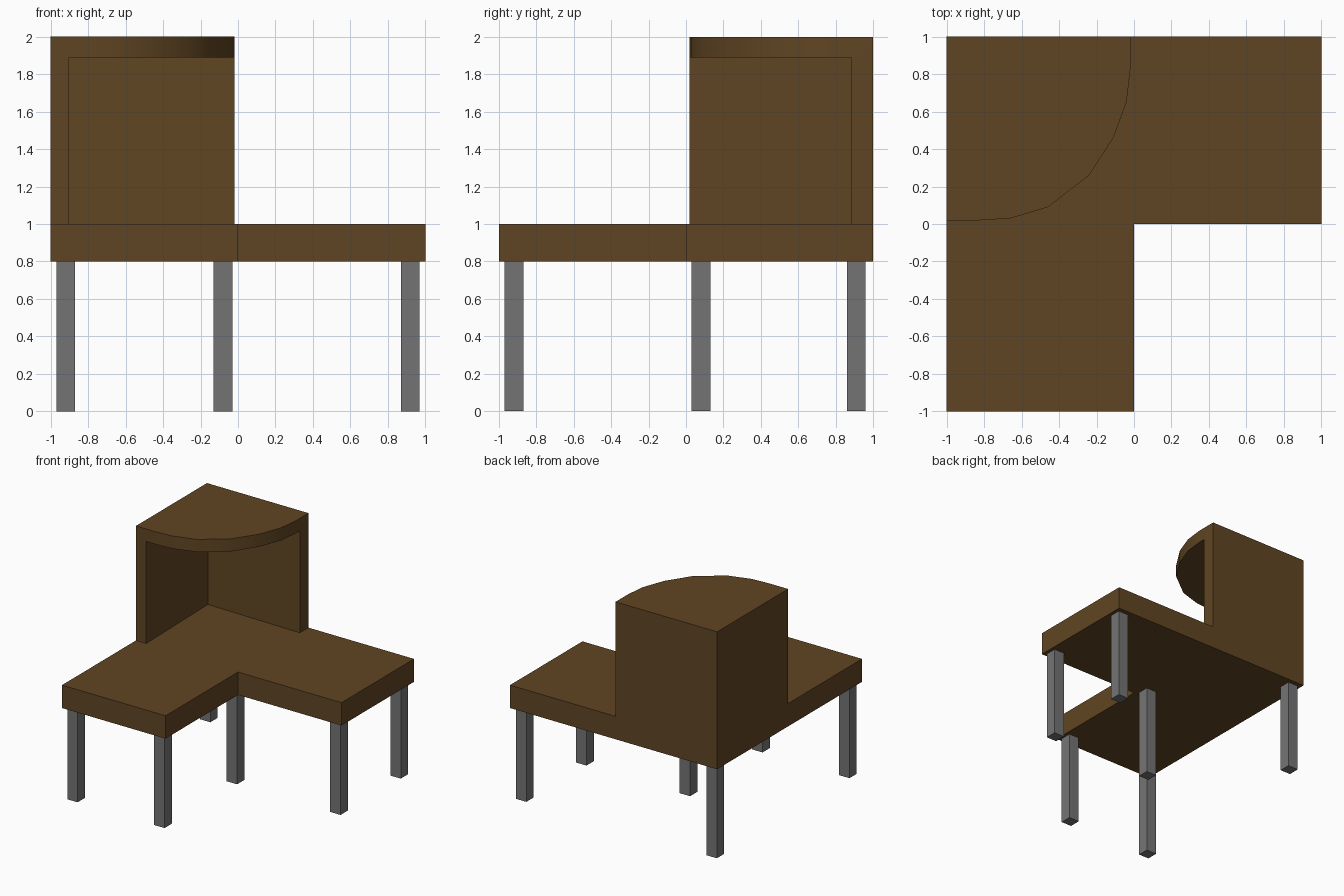
import bpy, bmesh, math

if "Cube" in bpy.data.objects:
    bpy.data.objects.remove(bpy.data.objects["Cube"])


def material(name, rgb):
    m = bpy.data.materials.new(name)
    m.diffuse_color = (*rgb, 1.0)
    m.use_nodes = True
    m.node_tree.nodes["Principled BSDF"].inputs["Base Color"].default_value = m.diffuse_color
    return m


wood = material("brown wood", (0.118, 0.060, 0.017))
metal = material("grey metal", (0.175, 0.175, 0.175))


def prism(name, outline, z0, z1, mat):
    """Extrude a plan outline from z0 up to z1."""
    bm = bmesh.new()
    base = bm.faces.new([bm.verts.new((x, y, z0)) for x, y in outline])
    top = bmesh.ops.extrude_face_region(bm, geom=[base])["geom"]
    bmesh.ops.translate(bm, vec=(0, 0, z1 - z0),
                        verts=[g for g in top if isinstance(g, bmesh.types.BMVert)])
    bmesh.ops.recalc_face_normals(bm, faces=bm.faces)
    me = bpy.data.meshes.new(name)
    bm.to_mesh(me)
    bm.free()
    me.materials.append(mat)
    ob = bpy.data.objects.new(name, me)
    bpy.context.collection.objects.link(ob)
    return ob


# L-shaped desk top
prism("desk_top", [(-1, -1), (0, -1), (0, 0), (1, 0), (1, 1), (-1, 1)], 0.8, 1.0, wood)

# Corner cabinet with a bowed front
bow = [(-1, 0.02), (-0.82, 0.02), (-0.66, 0.03), (-0.46, 0.09), (-0.24, 0.26),
       (-0.11, 0.46), (-0.04, 0.65), (-0.02, 0.82), (-0.02, 1)]
cabinet = prism("corner_cabinet", bow + [(-1, 1)], 1.0, 2.0, wood)

# Hollow out the cabinet, leaving two walls and the roof
cutter = prism("cabinet_cutter", [(-0.92, 0.9), (-0.897, -0.2), (0.2, -0.2), (0.2, 0.877)],
               0.9, 1.89, wood)
cutter.hide_render = True
mod = cabinet.modifiers.new("hollow", "BOOLEAN")
mod.operation = "DIFFERENCE"
mod.solver = "EXACT"
mod.object = cutter
bpy.context.view_layer.objects.active = cabinet
cabinet.select_set(True)
bpy.ops.object.modifier_apply(modifier=mod.name)
bpy.data.objects.remove(cutter)
bpy.ops.object.shade_smooth_by_angle(angle=math.radians(30))

# Square legs at the six corners
h = 0.05
for i, (x, y) in enumerate([(-0.92, -0.92), (-0.08, -0.92), (-0.08, 0.08),
                            (0.92, 0.08), (0.92, 0.91), (-0.92, 0.91)]):
    prism(f"leg_{i + 1}", [(x - h, y - h), (x + h, y - h), (x + h, y + h), (x - h, y + h)],
          0.0, 0.8, metal)
